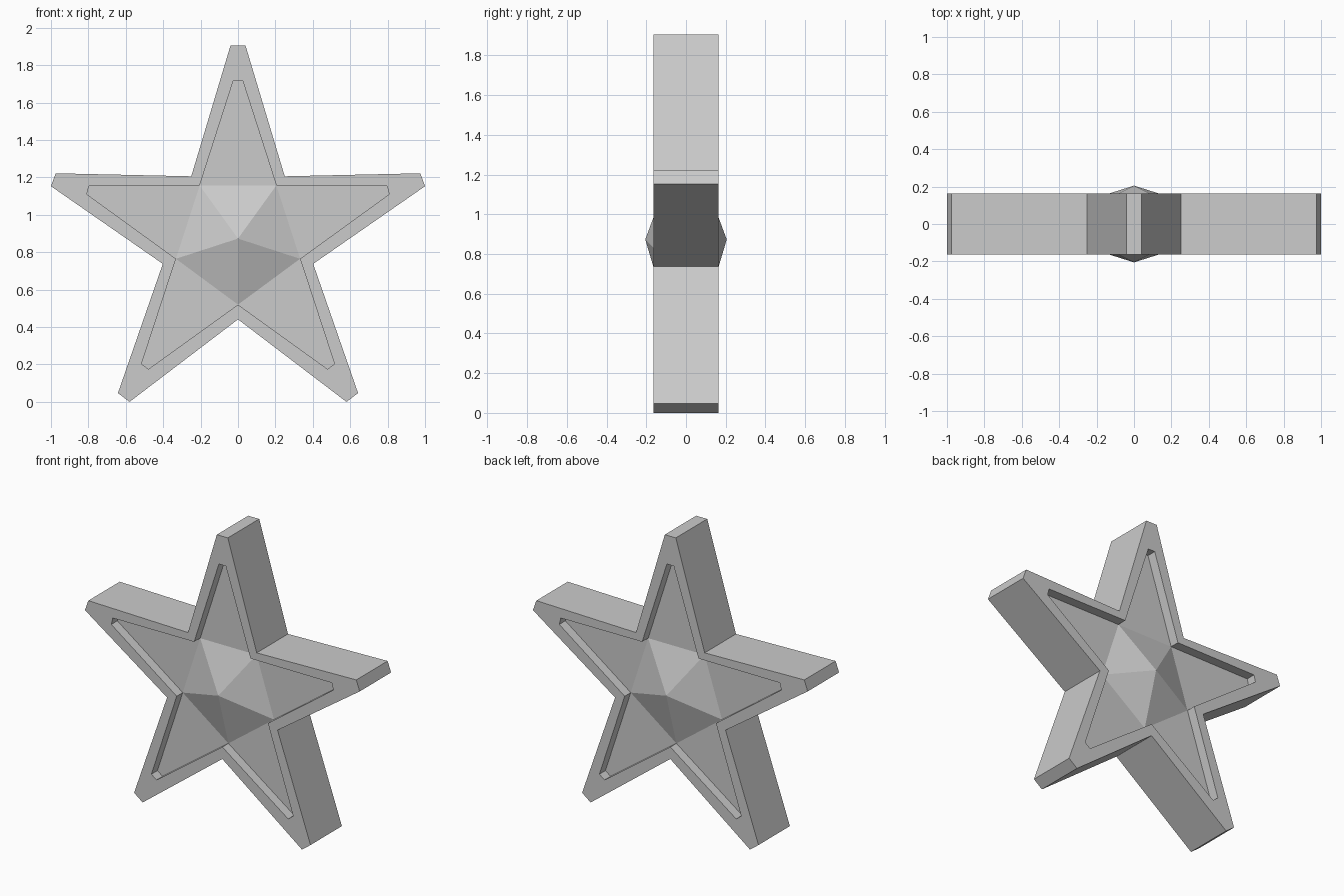
import bpy, bmesh

if "Cube" in bpy.data.objects:
    bpy.data.objects.remove(bpy.data.objects["Cube"])

RIM_Y, FLOOR_Y, PEAK_Y = 0.163, 0.10, 0.205
CENTRE_Z = 0.873

# Right halves of the outlines (x, z), from the top tip down to the lower notch
OUTER = [(0.04, 1.906), (0.25, 1.206), (0.975, 1.222), (1.0, 1.153),
         (0.402, 0.738), (0.642, 0.047), (0.58, 0.0), (0, 0.441)]
INNER = [(0.025, 1.717), (0.205, 1.157), (0.797, 1.155), (0.808, 1.11),
         (0.332, 0.765), (0.516, 0.203), (0.479, 0.175), (0, 0.52)]


def mirrored(half):
    return half + [(-x, z) for x, z in reversed(half[:-1])]


def loop(bm, pts, y):
    return [bm.verts.new((x, y, z)) for x, z in pts]


def bridge(bm, a, b):
    n = len(a)
    for i in range(n):
        j = (i + 1) % n
        bm.faces.new((a[i], a[j], b[j], b[i]))


bm = bmesh.new()
outer, inner = mirrored(OUTER), mirrored(INNER)
n = len(outer)
rims = []
for s in (-1, 1):
    # Raised rim and the walls of the recess
    rim = loop(bm, outer, s * RIM_Y)
    lip = loop(bm, inner, s * RIM_Y)
    floor = loop(bm, inner, s * FLOOR_Y)
    bridge(bm, rim, lip)
    bridge(bm, lip, floor)
    rims.append(rim)
    # Sunken arm panels and the five-sided centre pyramid
    peak = bm.verts.new((0, s * PEAK_Y, CENTRE_Z))
    for k in range(1, n, 3):
        arm = [floor[(k + i) % n] for i in range(4)]
        bm.faces.new(arm)
        bm.faces.new((arm[0], arm[3], peak))
# Outer side walls
bridge(bm, *rims)

bmesh.ops.recalc_face_normals(bm, faces=bm.faces[:])
mesh = bpy.data.meshes.new("star")
bm.to_mesh(mesh)
bm.free()
bpy.context.collection.objects.link(bpy.data.objects.new("star", mesh))
